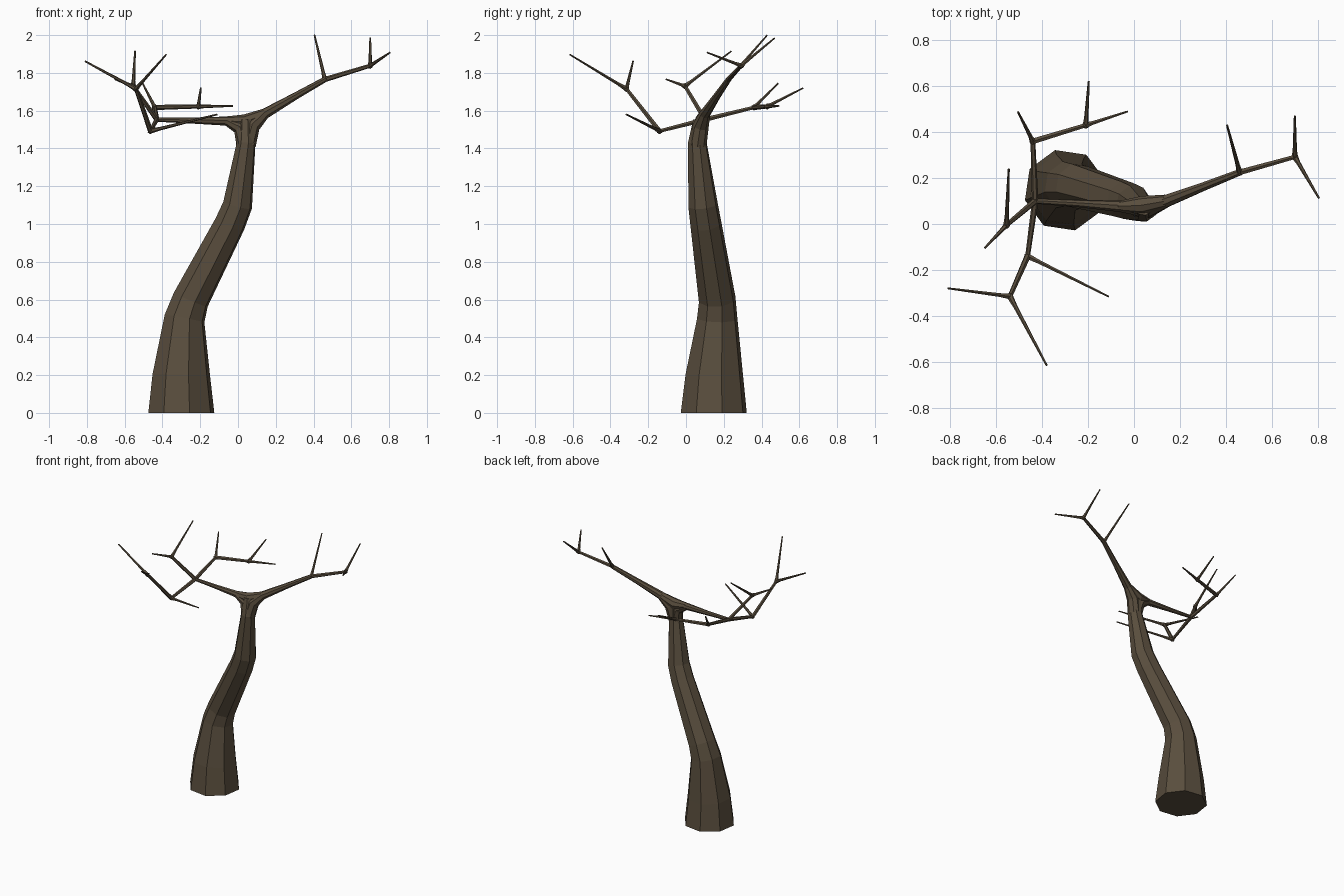
import bpy, bmesh, math
from mathutils import Vector

if "Cube" in bpy.data.objects:
    bpy.data.objects.remove(bpy.data.objects["Cube"])

bark = bpy.data.materials.new("bark")
bark.diffuse_color = (0.1, 0.075, 0.047, 1)
bark.use_nodes = True
bark.node_tree.nodes["Principled BSDF"].inputs["Base Color"].default_value = bark.diffuse_color


def tube(name, path, sides, phase=0, start_dir=None):
    """Sweep a tapered polygon along (x, y, z, radius) points."""
    pts = [Vector(p[:3]) for p in path]
    bm = bmesh.new()
    rings, u = [], None
    for i, p in enumerate(pts):
        a = (p - pts[i - 1]).normalized() if i else Vector()
        b = (pts[i + 1] - p).normalized() if i < len(pts) - 1 else Vector()
        t = (a + b).normalized()
        if i == 0 and start_dir:
            t = Vector(start_dir)
        if u is None:
            u = Vector((1, 0, 0)) if abs(t.x) < 0.8 else Vector((0, 0, 1))
        u = (u - t * u.dot(t)).normalized()
        v = t.cross(u)
        ring = []
        for k in range(sides):
            ang = math.radians(phase) + k * math.tau / sides
            ring.append(bm.verts.new(p + path[i][3] * (u * math.cos(ang) + v * math.sin(ang))))
        rings.append(ring)
    for r0, r1 in zip(rings, rings[1:]):
        for k in range(sides):
            j = (k + 1) % sides
            bm.faces.new((r0[k], r0[j], r1[j], r1[k]))
    bm.faces.new(rings[0][::-1])
    bm.faces.new(rings[-1])
    bmesh.ops.recalc_face_normals(bm, faces=bm.faces)
    me = bpy.data.meshes.new(name)
    bm.to_mesh(me)
    bm.free()
    me.materials.append(bark)
    ob = bpy.data.objects.new(name, me)
    bpy.context.collection.objects.link(ob)


# Eight-sided trunk
tube("trunk", [(-.30, .147, 0, .18), (-.30, .15, .2, .157), (-.283, .165, .5, .11),
               (-.25, .165, .6, .1), (-.043, .105, 1.0, .084), (-.002, .09, 1.1, .08),
               (.043, .06, 1.43, .051), (.042, .075, 1.55, .038)], 8, 14, (0, 0, 1))

# Crotch webs and the two main limbs
tube("right_limb", [(.048, .062, 1.42, .047), (.075, .078, 1.52, .043), (.14, .1, 1.583, .029),
                    (.30, .162, 1.675, .02), (.46, .225, 1.765, .015)], 8)
tube("left_limb", [(.038, .062, 1.42, .047), (.01, .075, 1.51, .038), (-.06, .077, 1.545, .025),
                   (-.25, .09, 1.548, .016), (-.43, .1, 1.553, .012)], 8)
tube("fork", [(-.07, .077, 1.547, .022), (.035, .082, 1.54, .04), (.14, .1, 1.583, .028)], 8)

# Branch nodes, then limbs between nodes
N = {
    "right_a": (.46, .225, 1.765), "right_b": (.70, .292, 1.838),
    "left": (-.43, .1, 1.553),
    "back_a": (-.44, .36, 1.617), "back_b": (-.21, .43, 1.622),
    "mid": (-.555, -.005, 1.73),
    "front_a": (-.463, -.14, 1.492), "front_b": (-.54, -.315, 1.715),
}
links = [("right_a", "right_b"), ("left", "back_a"), ("back_a", "back_b"),
         ("left", "mid"), ("left", "front_a"), ("front_a", "front_b")]
for a, b in links:
    tube("branch_" + b, [N[a] + (.014,), N[b] + (.0105,)], 6)

# Slightly swollen knots at each node
for n, p in N.items():
    bm = bmesh.new()
    bmesh.ops.create_icosphere(bm, subdivisions=1, radius=.017)
    bmesh.ops.translate(bm, verts=bm.verts, vec=p)
    me = bpy.data.meshes.new("knot_" + n)
    bm.to_mesh(me)
    bm.free()
    me.materials.append(bark)
    bpy.context.collection.objects.link(bpy.data.objects.new("knot_" + n, me))

# Twigs ending in thin tips
twigs = [
    ("right_a", (.405, .43, 2.0)), ("right_b", (.70, .47, 1.985)), ("right_b", (.805, .112, 1.908)),
    ("back_a", (-.505, .488, 1.745)), ("back_b", (-.197, .62, 1.72)), ("back_b", (-.027, .49, 1.625)),
    ("mid", (-.65, -.105, 1.766)), ("mid", (-.545, .24, 1.915)),
    ("front_a", (-.11, -.316, 1.58)), ("front_b", (-.81, -.28, 1.862)), ("front_b", (-.38, -.615, 1.897)),
]
for i, (n, tip) in enumerate(twigs):
    base = Vector(N[n])
    near = base.lerp(Vector(tip), .15)
    tube(f"twig_{i + 1}", [N[n] + (.014,), tuple(near) + (.0095,), tip + (.0045,)], 6)
